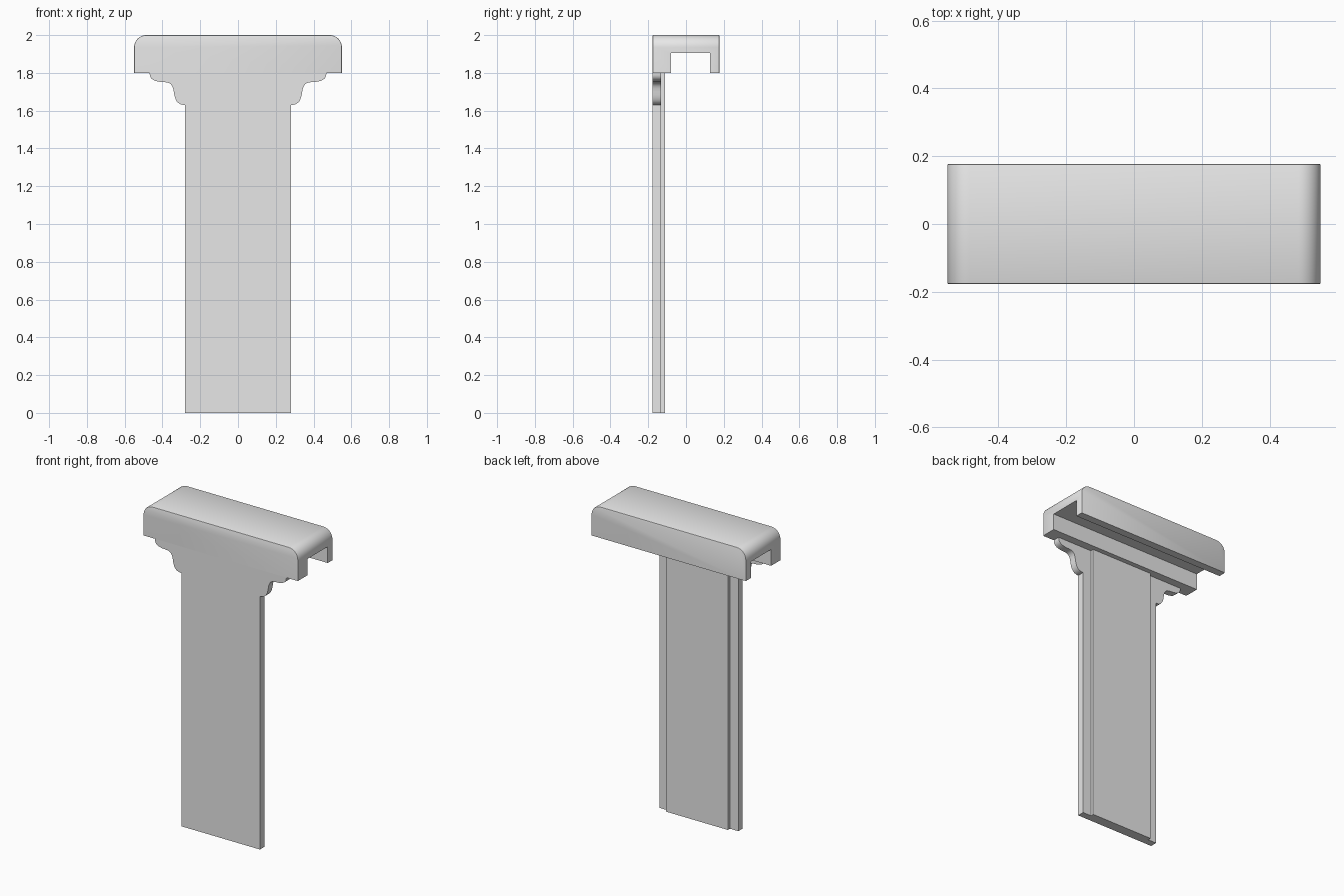
import bpy, bmesh
from mathutils import Vector
from mathutils.geometry import interpolate_bezier

if "Cube" in bpy.data.objects:
    bpy.data.objects.remove(bpy.data.objects["Cube"])

grey = bpy.data.materials.new("plain grey")
grey.use_nodes = True
grey.diffuse_color = (0.8, 0.8, 0.8, 1)
grey.node_tree.nodes["Principled BSDF"].inputs["Base Color"].default_value = (0.8, 0.8, 0.8, 1)

DEPTH = 0.177      # half depth of the cap
CAP_BOTTOM = 1.8


def prism(outline, offset):
    """Extrude a closed outline of 3D points along offset."""
    bm = bmesh.new()
    face = bm.faces.new([bm.verts.new(p) for p in outline])
    new = bmesh.ops.extrude_face_region(bm, geom=[face])["geom"]
    bmesh.ops.translate(bm, vec=offset, verts=[v for v in new if isinstance(v, bmesh.types.BMVert)])
    bmesh.ops.recalc_face_normals(bm, faces=bm.faces)
    return bm


def finish(bm, name, smooth=True):
    mesh = bpy.data.meshes.new(name)
    bmesh.ops.recalc_face_normals(bm, faces=bm.faces)
    bm.to_mesh(mesh)
    bm.free()
    mesh.materials.append(grey)
    obj = bpy.data.objects.new(name, mesh)
    bpy.context.collection.objects.link(obj)
    if smooth:
        bpy.ops.object.select_all(action="DESELECT")
        obj.select_set(True)
        bpy.context.view_layer.objects.active = obj
        bpy.ops.object.shade_smooth_by_angle(angle=0.6)
    return obj


# Cap: channel section run along x, open underneath and at both ends
section = [(-DEPTH, CAP_BOTTOM), (-DEPTH, 2), (DEPTH, 2), (DEPTH, CAP_BOTTOM),
           (0.127, CAP_BOTTOM), (0.127, 1.905), (-0.08, 1.905), (-0.08, CAP_BOTTOM)]
cap = prism([(-0.55, y, z) for y, z in section], (1.1, 0, 0))

# Round the top ends, then soften the front and back rims
ends = [e for e in cap.edges
        if all(v.co.z > 1.99 for v in e.verts) and abs(e.verts[0].co.y - e.verts[1].co.y) > 0.1]
bmesh.ops.bevel(cap, geom=ends, offset=0.065, segments=10, profile=0.5, affect="EDGES")
rims = [e for e in cap.edges
        if all(abs(v.co.y) > DEPTH - 0.001 for v in e.verts)
        and e.verts[0].co.y * e.verts[1].co.y > 0
        and any(v.co.z > 1.85 for v in e.verts)]
bmesh.ops.bevel(cap, geom=rims, offset=0.004, segments=2, profile=0.5, affect="EDGES")
finish(cap, "cap")

# Front panel: shaft that flares into curved brackets under the cap
curves = [((0.28, 1.63), (0.325, 1.63), (0.334, 1.66), (0.34, 1.70)),
          ((0.34, 1.70), (0.347, 1.755), (0.375, 1.75), (0.41, 1.752)),
          ((0.41, 1.752), (0.445, 1.757), (0.468, 1.765), (0.468, CAP_BOTTOM))]
side = [Vector((0.28, 0))]
for a, h1, h2, b in curves:
    side += interpolate_bezier(*[Vector(p) for p in (a, h1, h2, b)], 9)[:-1]
side.append(Vector((0.468, CAP_BOTTOM)))
outline = [(p[0], -DEPTH, p[1]) for p in side] + [(-p[0], -DEPTH, p[1]) for p in reversed(side)]
finish(prism(outline, (0, 0.045, 0)), "front_panel")

# Raised plate on the back of the panel
plate = [(-0.22, -0.132, 0), (0.22, -0.132, 0),
         (0.22, -0.132, CAP_BOTTOM), (-0.22, -0.132, CAP_BOTTOM)]
finish(prism(plate, (0, 0.021, 0)), "back_plate", smooth=False)
